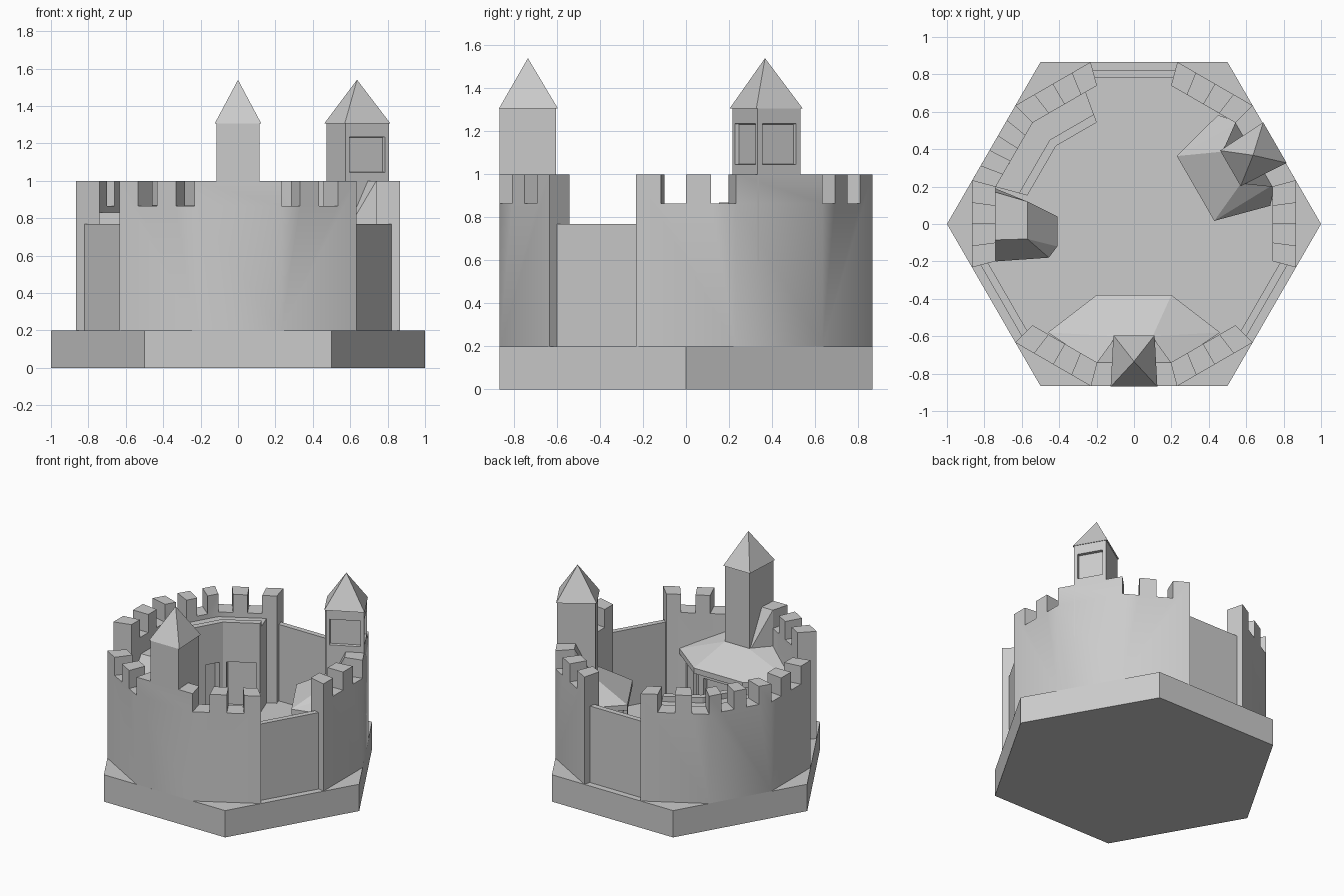
import bpy, bmesh
from math import cos, sin, tan, radians
from mathutils import Vector

old = bpy.data.objects.get("Cube")
if old:
    bpy.data.objects.remove(old, do_unlink=True)

stone = bpy.data.materials.new("grey_stone")
stone.use_nodes = True
GREY = (0.6, 0.6, 0.6, 1)
stone.diffuse_color = GREY
stone.node_tree.nodes["Principled BSDF"].inputs["Base Color"].default_value = GREY

K = tan(radians(15))
FLOOR, NOTCH, TOP = 0.2, 0.865, 1.0
OUT, INN = 0.866, 0.74


def P(th, a, l, z=0.0):
    """Point at distance a along direction th and l sideways of it."""
    c, s = cos(radians(th)), sin(radians(th))
    return Vector((a * c - l * s, a * s + l * c, z))


def S(th, a, t, z=0.0):
    """Point on the side of a twelve-sided ring; t runs from -1 to 1."""
    return P(th, a, t * a * K, z)


def finish(name, bm, smooth=None):
    bmesh.ops.recalc_face_normals(bm, faces=bm.faces)
    me = bpy.data.meshes.new(name)
    bm.to_mesh(me)
    bm.free()
    ob = bpy.data.objects.new(name, me)
    bpy.context.collection.objects.link(ob)
    me.materials.append(stone)
    if smooth:
        bpy.ops.object.select_all(action='DESELECT')
        ob.select_set(True)
        bpy.context.view_layer.objects.active = ob
        bpy.ops.object.shade_smooth_by_angle(angle=radians(smooth))
    return ob


def recess(bm, rule, rim, depth):
    """Sink a panel into every face that passes the rule."""
    bmesh.ops.recalc_face_normals(bm, faces=bm.faces)
    bm.normal_update()
    faces = [f for f in bm.faces if rule(f)]
    bmesh.ops.inset_individual(bm, faces=faces, thickness=rim)
    bmesh.ops.inset_individual(bm, faces=faces, thickness=0.004, depth=-depth)


def loft(pts, heights):
    """Stack the same outline at several heights and cap both ends."""
    bm = bmesh.new()
    rings = [[bm.verts.new((p.x, p.y, z)) for p in pts] for z in heights]
    n = len(pts)
    for a, b in zip(rings, rings[1:]):
        for i in range(n):
            j = (i + 1) % n
            bm.faces.new((a[i], a[j], b[j], b[i]))
    bm.faces.new(rings[0])
    bm.faces.new(rings[-1])
    return bm


def hull(pts):
    bm = bmesh.new()
    vs = [bm.verts.new(p) for p in pts]
    res = bmesh.ops.convex_hull(bm, input=vs)
    junk = {g for g in res["geom_interior"] if isinstance(g, bmesh.types.BMVert)}
    bmesh.ops.delete(bm, geom=list(junk), context='VERTS')
    bmesh.ops.dissolve_limit(bm, angle_limit=0.02, verts=bm.verts, edges=bm.edges)
    return bm


def battlement(name, sides):
    """Thick wall along several ring sides; m is a merlon, a dot is a notch."""
    faces = {}

    def box(th, t0, t1, z0, z1):
        q = [S(th, OUT, t0), S(th, OUT, t1), S(th, INN, t1), S(th, INN, t0)]
        lo = [(p.x, p.y, z0) for p in q]
        hi = [(p.x, p.y, z1) for p in q]
        quads = [lo, hi] + [[lo[i], lo[(i + 1) % 4], hi[(i + 1) % 4], hi[i]] for i in range(4)]
        for f in quads:
            f = [tuple(round(c, 4) for c in p) for p in f]
            key = frozenset(f)
            if key in faces:
                del faces[key]      # shared inner face
            else:
                faces[key] = f

    for th, pattern in sides:
        n = len(pattern)
        for i, ch in enumerate(pattern):
            t0, t1 = 2 * i / n - 1, 2 * (i + 1) / n - 1
            box(th, t0, t1, FLOOR, NOTCH)
            if ch == "m":
                box(th, t0, t1, NOTCH, TOP)
    bm = bmesh.new()
    for f in faces.values():
        bm.faces.new([bm.verts.new(p) for p in f])
    bmesh.ops.remove_doubles(bm, verts=bm.verts, dist=0.0005)
    bmesh.ops.recalc_face_normals(bm, faces=bm.faces)
    bmesh.ops.dissolve_limit(bm, angle_limit=0.02, verts=bm.verts, edges=bm.edges)
    finish(name, bm, 35)


# Hexagonal base
finish("base", loft([P(60 * i, 1, 0) for i in range(6)], (0, FLOOR)))

# Three tall wall sections
battlement("front_battlement", [(240, "m.m."), (270, "m"), (300, ".m.m")])
battlement("tower_battlement", [(0, "m.m."), (30, "m"), (60, ".m.m")])
battlement("gallery_battlement", [(120, "m.m."), (150, "m.m.m"), (180, ".m.m")])

# Low curtain walls between them
for name, th in (("back", 90), ("gallery_side", 210), ("tower_side", 330)):
    q = [S(th, 0.82, -1), S(th, 0.82, 1), S(th, 0.78, 1), S(th, 0.78, -1)]
    finish(name + "_curtain_wall", loft(q, (FLOOR, 0.77)))


def tower(name, th, windows):
    body = [P(th, OUT, -0.115), P(th, OUT, 0.115), P(th, 0.605, 0.1), P(th, 0.605, -0.1)]
    bm = loft(body, (0.6, 1.02, 1.26, 1.31))
    if windows:
        looks = [P(th, 1, 0), P(th - 90, 1, 0)]
        recess(bm, lambda f: 1.05 < f.calc_center_median().z < 1.25
               and any(f.normal.dot(d) > 0.9 for d in looks), 0.035, 0.02)
    finish(name + "_tower", bm)
    eave = [(0.87, -0.125), (0.87, 0.125), (0.595, 0.11), (0.595, -0.11)]
    finish(name + "_tower_roof",
           hull([P(th, a, l, 1.305) for a, l in eave] + [P(th, 0.735, 0, 1.54)]))


def hall(name, th, wing_a, wing_l):
    """Inner hall with a sloping roof below the tower."""
    eave = [(0.38, 0.2), (wing_a, wing_l), (0.74, 0.2)]
    eave = [(a, s * l) for a, l in eave for s in (-1, 1)]
    bm = hull([P(th, a + 0.03, l * 0.93, z) for a, l in eave for z in (FLOOR, 0.57)])
    recess(bm, lambda f: abs(f.normal.z) < 0.1 and f.normal.dot(P(th, 1, 0)) < -0.3, 0.06, 0.04)
    finish(name + "_hall", bm)
    ridge = [P(th, a, s * l, 0.74) for a, l in ((0.6, 0.1), (0.76, 0.19)) for s in (-1, 1)]
    finish(name + "_hall_roof", hull([P(th, a, l, z) for a, l in eave for z in (0.56, 0.6)] + ridge))
    # Sloped buttresses from the wall top to the tower foot
    for side, s in (("left", 1), ("right", -1)):
        pts = [P(th, INN, s * l, z) for l in (0.09, 0.198) for z in (0.65, TOP)]
        pts += [P(th, 0.605, s * 0.1, 0.72), P(th, 0.605, s * 0.09, 0.65)]
        finish(f"{name}_{side}_buttress", hull(pts))


tower("front", 270, False)
hall("front", 270, 0.58, 0.46)
tower("side", 30, True)
hall("side", 30, 0.68, 0.28)

# Gallery with doorways and a rimmed deck
stations = [(120, -0.65), (120, 1), (150, 0), (150, 1)]
inner = [S(th, 0.57, t) for th, t in stations]
outer = [S(th, INN, t) for th, t in stations]
bm = loft(inner + outer[::-1], (FLOOR, 0.6, 0.83))
recess(bm, lambda f: f.calc_center_median().z < 0.5 and abs(f.normal.z) < 0.1
       and f.normal.dot(P(140, 1, 0)) < -0.8, 0.035, 0.07)
finish("gallery", bm)
rim = [S(th, 0.615, t) for th, t in stations]
finish("gallery_rim", loft(inner + rim[::-1], (0.83, 0.87)))

# Lean-to beside the gallery, stepping down from it
foot = [(0.57, -0.11), (0.41, -0.04), (0.41, 0.12), (0.455, 0.18), (0.74, 0.2), (0.74, -0.19)]
crown = [(0.57, -0.12), (0.57, 0.08), (0.74, 0.085), (0.74, -0.17)]
finish("lean_to", hull([P(180, a, l, z) for a, l in foot for z in (FLOOR, 0.56)]
                       + [P(180, a, l, 0.74) for a, l in crown]))
